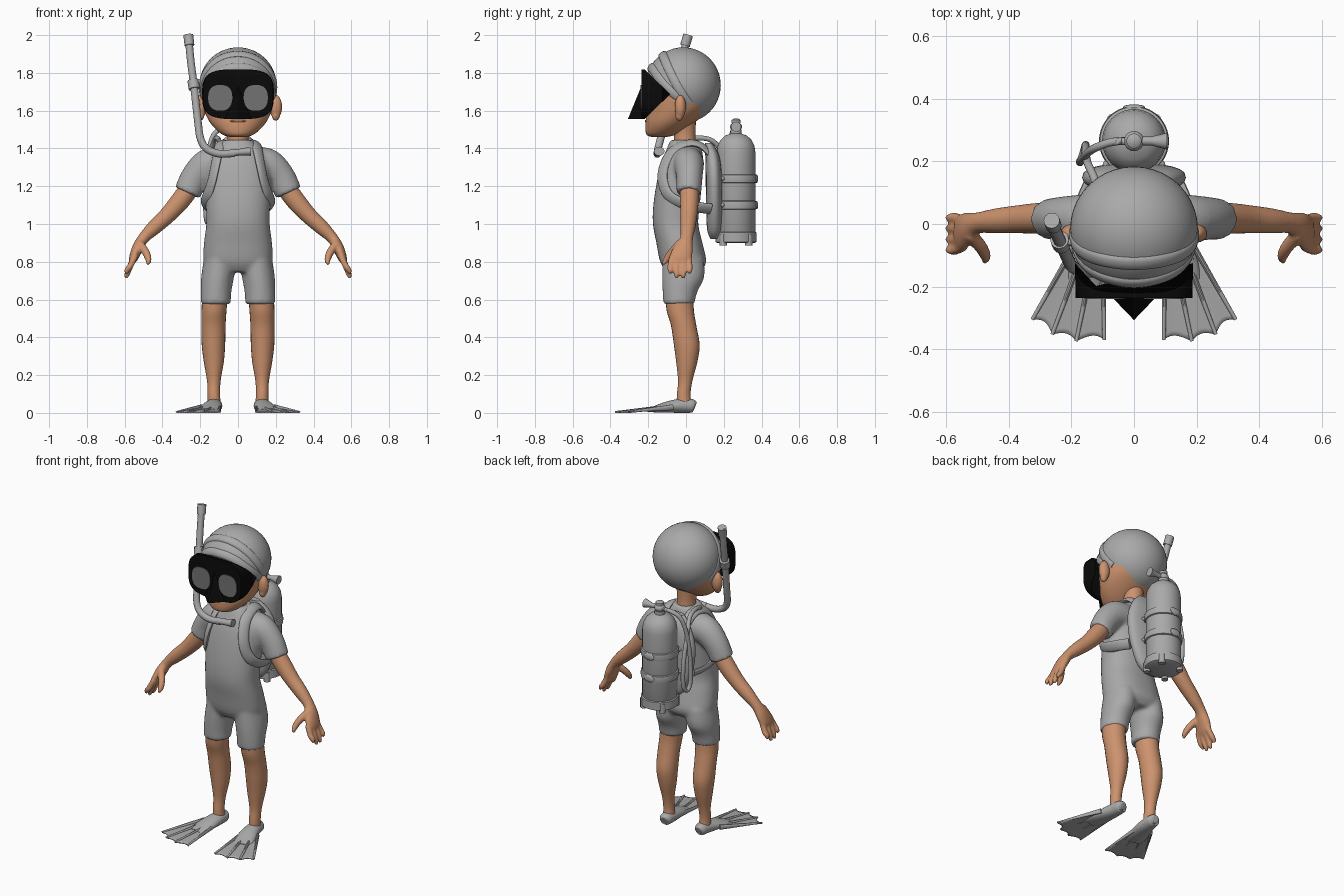
import bpy, bmesh, math
from mathutils import Vector, Matrix

if "Cube" in bpy.data.objects:
    bpy.data.objects.remove(bpy.data.objects["Cube"])

X, Y, Z = Vector((1, 0, 0)), Vector((0, 1, 0)), Vector((0, 0, 1))


def material(name, colour):
    m = bpy.data.materials.new(name)
    m.use_nodes = True
    m.diffuse_color = (*colour, 1)
    m.node_tree.nodes["Principled BSDF"].inputs["Base Color"].default_value = (*colour, 1)
    return m


GREY = material("grey rubber", (0.4, 0.4, 0.4))
SKIN = material("tan skin", (0.61, 0.29, 0.155))
BLACK = material("black mask", (0.003, 0.003, 0.003))
GLASS = material("lens grey", (0.17, 0.17, 0.17))


def finish(bm, name, mat, mirror=False, voxel=0, thick=0, angle=40):
    """Turn a bmesh into a shaded object with the needed modifiers."""
    bmesh.ops.recalc_face_normals(bm, faces=bm.faces)
    mesh = bpy.data.meshes.new(name)
    bm.to_mesh(mesh)
    bm.free()
    mesh.materials.append(mat)
    ob = bpy.data.objects.new(name, mesh)
    bpy.context.collection.objects.link(ob)
    for o in bpy.context.selected_objects:
        o.select_set(False)
    ob.select_set(True)
    bpy.context.view_layer.objects.active = ob
    bpy.ops.object.shade_smooth_by_angle(angle=math.radians(angle))
    if voxel:
        r = ob.modifiers.new("blend", "REMESH")
        r.mode, r.voxel_size, r.use_smooth_shade = "VOXEL", voxel, True
        s = ob.modifiers.new("soften", "SMOOTH")
        s.iterations = 5
    if thick:
        ob.modifiers.new("thickness", "SOLIDIFY").thickness = thick
    if mirror:
        ob.modifiers.new("mirror", "MIRROR").use_mirror_merge = False
    return ob


def spline(points, steps):
    p = [Vector(q) for q in points]
    out = []
    for i in range(len(p) - 1):
        a, b, c, d = p[max(i - 1, 0)], p[i], p[i + 1], p[min(i + 2, len(p) - 1)]
        for k in range(steps):
            t = k / steps
            out.append(b + (c - a) * (t / 2) + (a * 2 - b * 5 + c * 4 - d) * (t * t / 2)
                       + (b * 3 - a - c * 3 + d) * (t ** 3 / 2))
    return out + [p[-1]]


def loft(bm, secs, n=24, ref=Y, axis=None, power=2, steps=5, side=1):
    """Skin elliptical sections (x, y, z, half width, half depth) along a path."""
    s = spline(secs, steps)
    pos = [Vector((q[0] * side, q[1], q[2])) for q in s]
    rings = []
    for i, q in enumerate(s):
        t = axis or (pos[min(i + 1, len(s) - 1)] - pos[max(i - 1, 0)]).normalized()
        up = pos[i] - ref if ref not in (X, Y, Z) else ref
        b = t.cross(up).normalized()
        c = b.cross(t)
        ring = []
        for k in range(n):
            co, si = math.cos(math.tau * k / n), math.sin(math.tau * k / n)
            u = math.copysign(abs(co) ** (2 / power), co) * max(q[3], 0.002)
            v = math.copysign(abs(si) ** (2 / power), si) * max(q[4], 0.002)
            ring.append(bm.verts.new(pos[i] + b * u + c * v))
        rings.append(ring)
    for r, w in zip(rings, rings[1:]):
        for k in range(n):
            bm.faces.new((r[k], r[k - 1], w[k - 1], w[k]))
    bm.faces.new(rings[0])
    bm.faces.new(rings[-1])


def tube(bm, points, r, **kw):
    loft(bm, [(*p, r, r) for p in points], n=12, **kw)


def ball(bm, centre, size):
    bmesh.ops.create_uvsphere(bm, u_segments=40, v_segments=24, radius=1,
                              matrix=Matrix.Translation(centre) @ Matrix.Diagonal((*size, 1)))


# wetsuit: torso, shorts and sleeves blended together
bm = bmesh.new()
loft(bm, [(0, -.015, .745, .15, .09), (0, -.015, .8, .183, .122), (0, -.035, .9, .18, .122),
          (0, -.055, 1, .168, .12), (0, -.05, 1.1, .17, .123), (0, -.035, 1.22, .175, .12),
          (0, -.02, 1.32, .165, .112), (0, -.01, 1.39, .13, .095), (0, -.008, 1.425, .095, .083),
          (0, -.008, 1.445, .075, .075)], axis=Z, power=2.3, n=40)
for s in (1, -1):
    loft(bm, [(.095, -.015, .82, .085, .11), (.108, -.015, .72, .087, .112),
              (.116, -.032, .64, .081, .092), (.118, -.038, .575, .08, .082)], axis=Z, side=s)
    loft(bm, [(.09, .01, 1.32, .09, .085), (.16, .015, 1.31, .088, .08),
              (.225, .018, 1.25, .077, .07), (.268, .015, 1.165, .072, .066)], side=s)
finish(bm, "wetsuit", GREY, voxel=.011)

# bare legs
bm = bmesh.new()
loft(bm, [(.122, -.035, .62, .068, .074), (.127, -.03, .54, .066, .072), (.13, -.012, .46, .064, .067),
          (.13, .004, .36, .062, .068), (.128, .004, .27, .053, .056), (.128, -.004, .17, .036, .038),
          (.128, -.012, .1, .033, .036), (.126, -.01, .04, .035, .04)], axis=Z)
finish(bm, "legs", SKIN, mirror=True)

# arms with palm, four fingers and thumb
bm = bmesh.new()
loft(bm, [(.22, .018, 1.24, .05, .05), (.3, .018, 1.13, .052, .05), (.37, .015, 1.05, .045, .045),
          (.44, .01, .985, .04, .04), (.5, .003, .925, .03, .034), (.53, -.012, .875, .03, .05),
          (.553, -.028, .82, .024, .06), (.562, -.028, .795, .015, .055)])
for y, tip in ((.02, .735), (-.014, .712), (-.05, .712), (-.083, .735)):
    loft(bm, [(.545, y * .8 - .005, .83, .017, .017), (.572, y, .775, .017, .016),
              (.588, y, tip + .02, .015, .014), (.594, y, tip, .007, .007)], n=14)
loft(bm, [(.525, -.03, .9, .022, .022), (.488, -.075, .85, .021, .021), (.474, -.105, .81, .017, .017),
          (.478, -.122, .785, .008, .008)], n=14)
finish(bm, "arms", SKIN, mirror=True, voxel=.007)

# head, lips and neck
bm = bmesh.new()
loft(bm, [(0, -.145, 1.46, .035, .035), (0, -.13, 1.475, .085, .08), (0, -.09, 1.53, .143, .125),
          (0, -.045, 1.6, .178, .162), (0, -.025, 1.68, .192, .182), (0, -.02, 1.76, .192, .187),
          (0, -.018, 1.84, .16, .16), (0, -.015, 1.9, .09, .09)], axis=Z, n=40)
loft(bm, [(0, -.005, 1.4, .06, .06), (0, -.008, 1.48, .055, .058), (0, -.02, 1.58, .07, .075)], axis=Z)
ball(bm, (0, -.2, 1.545), (.05, .018, .009))
ball(bm, (0, -.199, 1.527), (.04, .016, .009))
finish(bm, "head", SKIN)

# ears
bm = bmesh.new()
ball(bm, (.2, -.03, 1.62), (.034, .03, .064))
ball(bm, (.2, -.035, 1.575), (.022, .022, .03))
finish(bm, "ears", SKIN, mirror=True, voxel=.007)

# swim cap: ball cut along a sloping brow line
bm = bmesh.new()
SKULL = Vector((0, -.015, 1.735))
ball(bm, SKULL, (.204, .199, .2))
cut = bmesh.ops.bisect_plane(bm, geom=bm.verts[:] + bm.edges[:] + bm.faces[:], plane_co=(0, -.22, 1.815),
                             plane_no=(0, 1, 1), clear_inner=True)
bmesh.ops.edgeloop_fill(bm, edges=[e for e in cut["geom_cut"] if isinstance(e, bmesh.types.BMEdge)])
finish(bm, "swim_cap", GREY)

# split mask strap lying on the cap
bm = bmesh.new()
for front in ((0, -.115, .17), (0, -.18, .1)):
    pts = []
    for k in range(25):
        a = math.pi * k / 24
        d = Vector(front) * math.sin(a) + Vector((.18 * math.cos(a), .03 * abs(math.cos(a)) ** 3,
                                                   -.1 * abs(math.cos(a)) ** 3))
        pts.append((*(SKULL + d.normalized() * .199), .024, .011))
    loft(bm, pts, n=12, ref=SKULL, steps=2)
finish(bm, "mask_strap", GREY)

# diving mask: flat front, skirt following the face, nose pocket
bm = bmesh.new()
front, back = [], []
for k in range(48):
    co, si = math.cos(math.tau * k / 48), math.sin(math.tau * k / 48)
    x = .19 * math.copysign(abs(co) ** .6, co)
    h = math.copysign(abs(si) ** .6, si)
    z = 1.687 + .132 * h
    front.append(bm.verts.new((x * .98, -.236, z)))
    back.append(bm.verts.new((x, -.085 - .135 * abs(h), z)))
bm.faces.new(front)
for k in range(48):
    bm.faces.new((front[k], front[k - 1], back[k - 1], back[k]))
bm.faces.new(back)
nose = [bm.verts.new(p) for p in ((0, -.236, 1.73), (.072, -.232, 1.557), (-.072, -.232, 1.557),
                                  (0, -.307, 1.557))]
for a, b, c in ((0, 1, 3), (0, 3, 2), (1, 2, 3), (0, 2, 1)):
    bm.faces.new((nose[a], nose[b], nose[c]))
finish(bm, "diving_mask", BLACK, angle=25)

# lenses
bm = bmesh.new()
loft(bm, [(.094, -.233, 1.668, .064, .068), (.094, -.24, 1.668, .064, .068)], ref=Z, axis=Y, power=2.5,
     n=40, steps=1)
finish(bm, "lenses", GLASS, mirror=True)

# snorkel with collar, clip and mouthpiece
bm = bmesh.new()
tube(bm, [(-.262, .01, 2), (-.252, -.02, 1.88), (-.232, -.065, 1.72), (-.212, -.11, 1.54),
          (-.198, -.135, 1.45), (-.165, -.148, 1.398), (-.1, -.152, 1.372), (-.02, -.15, 1.375)], .02, ref=Y)
tube(bm, [(-.263, .011, 2), (-.257, -.005, 1.945)], .026, steps=1)
tube(bm, [(-.238, -.05, 1.76), (-.231, -.066, 1.715)], .03, steps=1)
tube(bm, [(-.235, -.055, 1.74), (-.185, -.06, 1.76)], .012, steps=1)
loft(bm, [(-.04, -.15, 1.375, .02, .02), (.01, -.148, 1.38, .018, .022), (.065, -.142, 1.385, .024, .028)])
finish(bm, "snorkel", GREY)

# back plate
bm = bmesh.new()
loft(bm, [(0, .15, .92, .05, .02), (0, .15, .97, .1, .038), (0, .15, 1.1, .15, .044),
          (0, .148, 1.25, .165, .044), (0, .14, 1.36, .13, .038), (0, .12, 1.43, .07, .02)], axis=Z, power=2.5)
finish(bm, "back_plate", GREY)

# shoulder straps running round under the arms
bm = bmesh.new()
loft(bm, [(x, y, z, .032, .014) for x, y, z in (
    (.08, .13, 1.37), (.088, .07, 1.42), (.095, 0, 1.425), (.105, -.075, 1.385), (.122, -.118, 1.3),
    (.14, -.122, 1.22), (.163, -.09, 1.15), (.176, -.02, 1.11), (.168, .06, 1.09), (.14, .13, 1.08))],
     ref=Vector((0, -.01, 1.22)), n=16)
finish(bm, "shoulder_straps", GREY, mirror=True)

# air tank with domed top, bands and boot feet
TANK = .265


def turned(bm, profile):
    loft(bm, [(0, TANK, z, r, r) for r, z in profile], axis=Z, n=40, steps=1)


bm = bmesh.new()
turned(bm, [(.09, .91), (.102, .93), (.102, 1.38), (.097, 1.415), (.082, 1.445), (.058, 1.468), (.03, 1.478),
            (.03, 1.5), (.018, 1.5), (.018, 1.53), (.024, 1.535), (.024, 1.55), (.012, 1.558)])
turned(bm, [(.1, .9), (.109, .905), (.109, .955), (.1, .96)])
for z in (1.1, 1.24):
    turned(bm, [(.1, z - .024), (.109, z - .02), (.112, z), (.109, z + .02), (.1, z + .024)])
    ball(bm, (0, TANK + .108, z), (.035, .009, .022))
    ball(bm, (0, .19, z), (.1, .035, .024))
for k in range(4):
    a = math.pi * (k + .5) / 2
    p = Vector((.095 * math.cos(a), TANK + .095 * math.sin(a), .91))
    tube(bm, [p + Z * .035, p - Z * .025], .02, axis=Z, steps=1)
finish(bm, "air_tank", GREY)

# valve handle and hanging air hose
bm = bmesh.new()
ball(bm, (0, TANK, 1.515), (.032, .032, .024))
loft(bm, [(0, TANK, 1.515, .014, .014), (.055, TANK, 1.515, .014, .014), (.105, TANK, 1.515, .027, .027)],
     steps=1, n=16)
tube(bm, [(0, TANK, 1.51), (-.07, .262, 1.51), (-.13, .24, 1.47), (-.16, .215, 1.35), (-.172, .2, 1.18),
          (-.17, .2, 1.05), (-.162, .225, 1.01), (-.155, .25, 1.06), (-.155, .245, 1.2), (-.15, .2, 1.36),
          (-.125, .14, 1.44), (-.11, .06, 1.455), (-.1, 0, 1.44)], .013, ref=X)
finish(bm, "valve_and_hose", GREY)

# flippers: foot pocket
bm = bmesh.new()
loft(bm, [(.122, .048, .034, .018, .02), (.123, .035, .037, .036, .035), (.127, -.02, .038, .044, .038),
          (.138, -.09, .032, .054, .031), (.152, -.15, .022, .058, .02), (.163, -.2, .014, .05, .009)], ref=Z)
finish(bm, "foot_pockets", GREY, mirror=True)


def blade(u, v):
    """Point on the fin: u from toe to tip, v across."""
    root = Vector((.098, -.09, .03)).lerp(Vector((.19, -.07, .03)), v)
    tip = Vector((.095, -.37, .006)).lerp(Vector((.325, -.305, .006)), v)
    scallop = u * u * Vector((.015, -.03, 0)) * (math.sin(math.pi * v) - .6 * abs(math.sin(3 * math.pi * v)))
    return root.lerp(tip, u) + scallop


# flippers: scalloped web
bm = bmesh.new()
N = 18
grid = [[bm.verts.new(blade(i / N, j / N)) for j in range(N + 1)] for i in range(N + 1)]
for i in range(N):
    for j in range(N):
        bm.faces.new((grid[i][j], grid[i + 1][j], grid[i + 1][j + 1], grid[i][j + 1]))
finish(bm, "fin_blades", GREY, mirror=True, thick=.007)

# flippers: stiffening ribs
bm = bmesh.new()
for j in range(4):
    loft(bm, [(*blade(u, j / 3), .009 - .003 * u, .016 - .012 * u) for u in (0, .3, .6, 1)], ref=Z, n=10)
finish(bm, "fin_ribs", GREY, mirror=True)
